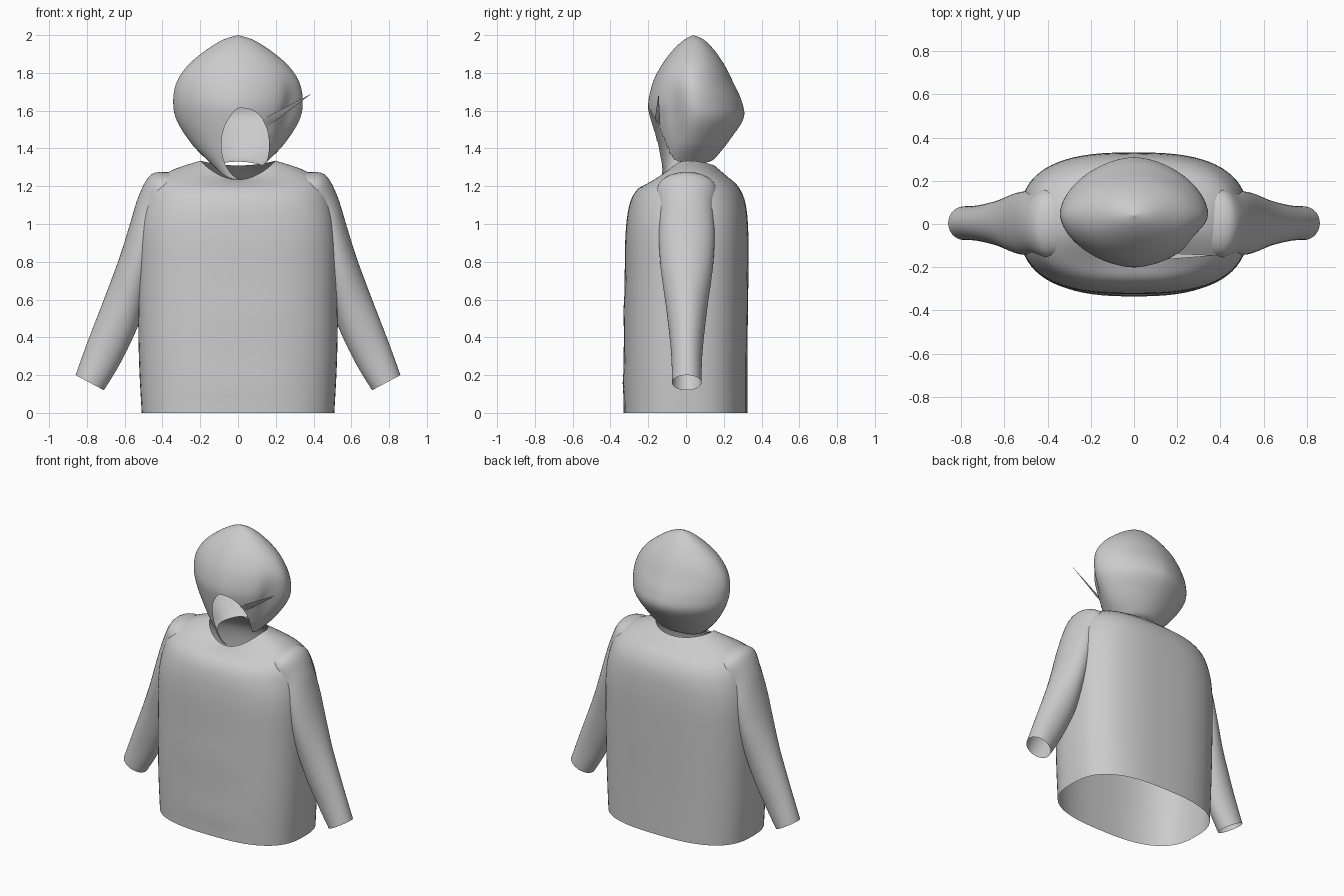
import bpy, bmesh
from math import sin, cos, pi, copysign, exp, atan2, hypot

cube = bpy.data.objects.get("Cube")
if cube:
    bpy.data.objects.remove(cube)

# One plain cloth colour
cloth = bpy.data.materials.new("grey_cloth")
cloth.use_nodes = True
GREY = (0.6, 0.6, 0.6, 1)
cloth.diffuse_color = GREY
cloth.node_tree.nodes["Principled BSDF"].inputs["Base Color"].default_value = GREY


def smooth_rows(rows, steps):
    """Catmull-Rom interpolation of section parameters."""
    out = []
    for i in range(len(rows) - 1):
        a, b, c, d = (rows[max(i - 1, 0)], rows[i], rows[i + 1],
                      rows[min(i + 2, len(rows) - 1)])
        for k in range(steps):
            t = k / steps
            out.append([q + t * (r - p) / 2 + t * t * (2 * p - 5 * q + 4 * r - s) / 2
                        + t ** 3 * (3 * q - p - 3 * r + s) / 2
                        for p, q, r, s in zip(a, b, c, d)])
    return out + [list(rows[-1])]


def loft(rings):
    """Skin closed rings of points into an open tube."""
    bm = bmesh.new()
    loops = [[bm.verts.new(p) for p in ring] for ring in rings]
    n = len(loops[0])
    for a, b in zip(loops, loops[1:]):
        for i in range(n):
            j = (i + 1) % n
            bm.faces.new((a[i], a[j], b[j], b[i]))
    bmesh.ops.remove_doubles(bm, verts=bm.verts, dist=0.0005)
    bmesh.ops.recalc_face_normals(bm, faces=bm.faces)
    return bm


def finish(bm, name):
    mesh = bpy.data.meshes.new(name)
    bm.to_mesh(mesh)
    bm.free()
    mesh.materials.append(cloth)
    obj = bpy.data.objects.new(name, mesh)
    bpy.context.collection.objects.link(obj)
    bpy.ops.object.select_all(action='DESELECT')
    obj.select_set(True)
    bpy.context.view_layer.objects.active = obj
    bpy.ops.object.shade_smooth_by_angle(angle=0.7)
    return obj


def body_ring(row, count):
    """Rounded section: half width, front y, back y, side/front/back z, squareness."""
    w, front, back, zs, zf, zb, n = row
    mid = (front + back) / 2
    pts = []
    for i in range(count):
        c, s = cos(2 * pi * i / count), sin(2 * pi * i / count)
        x = w * copysign(abs(c) ** (2 / n), c)
        y = mid + (back - front) / 2 * copysign(abs(s) ** (2 / n), s)
        z = zs + ((zb if s > 0 else zf) - zs) * s * s
        pts.append((x, y, z))
    return pts


# Torso, open at hem and neck
torso_rows = [
    (.51, -.33, .325, 0, 0, 0, 2.7),
    (.525, -.33, .325, .3, .3, .3, 2.7),
    (.53, -.325, .33, .7, .7, .7, 2.7),
    (.525, -.32, .33, .95, .95, .95, 2.7),
    (.50, -.30, .315, 1.1, 1.1, 1.11, 2.6),
    (.46, -.26, .275, 1.2, 1.18, 1.2, 2.5),
    (.36, -.20, .22, 1.28, 1.215, 1.25, 2.3),
    (.2, -.135, .15, 1.335, 1.235, 1.31, 2),
]
bm = loft([body_ring(r, 72) for r in smooth_rows(torso_rows, 5)])
# Soft folds across the front
for v in bm.verts:
    if v.co.y < -.2 and abs(v.co.x) < .35:
        fold = exp(-((v.co.z - .52) / .05) ** 2) + exp(-((v.co.z - .15) / .05) ** 2)
        v.co.y -= .005 * fold * cos(v.co.x / .35 * pi / 2)
finish(bm, "jacket_torso")

# Sleeves: outer x,z, inner x,z and half depth of each section
sleeve_rows = [
    (.86, .20, .71, .12, .078),
    (.795, .38, .625, .26, .083),
    (.695, .64, .53, .46, .108),
    (.625, .83, .46, .70, .138),
    (.572, 1.0, .42, .88, .148),
    (.525, 1.15, .37, 1.0, .145),
    (.46, 1.262, .34, 1.08, .16),
    (.36, 1.275, .32, 1.14, .14),
]
for side, name in ((1, "left_sleeve"), (-1, "right_sleeve")):
    rings = []
    for ox, oz, ix, iz, d in smooth_rows(sleeve_rows, 5):
        ring = []
        for i in range(40):
            a = 2 * pi * i / 40
            k = (1 + cos(a)) / 2
            ring.append((side * (ix + (ox - ix) * k), d * sin(a) + .004, iz + (oz - iz) * k))
        rings.append(ring)
    finish(loft(rings), name)

# Hood, pointed at the crown and peaked at the back
hood_rows = [
    (.13, -.125, .125, 1.31, 1.235, 1.33, 2),
    (.17, -.135, .16, 1.345, 1.29, 1.355, 2),
    (.25, -.16, .235, 1.43, 1.40, 1.45, 1.85),
    (.325, -.19, .305, 1.55, 1.54, 1.56, 1.75),
    (.343, -.20, .295, 1.65, 1.64, 1.65, 1.75),
    (.325, -.175, .25, 1.75, 1.75, 1.75, 1.8),
    (.265, -.13, .205, 1.84, 1.84, 1.84, 1.9),
    (.17, -.07, .15, 1.92, 1.92, 1.92, 2),
    (.08, -.01, .095, 1.975, 1.975, 1.975, 2),
    (0, .04, .04, 2, 2, 2, 2),
]
bm = loft([body_ring(r, 128) for r in smooth_rows(hood_rows, 8)])
CX, CZ = .04, 1.42


def opening(x, z):
    """Offset from the opening centre relative to its teardrop edge (1 on the edge)."""
    dx, dz = (x - CX) / .128, (z - CZ) / .19
    a = atan2(dz, dx)
    return hypot(dx, dz) / (1 + .06 * exp(-((a - 1.9) / .25) ** 2))


# Face opening, with its rim drawn to a clean outline
doomed = []
for f in bm.faces:
    c = f.calc_center_median()
    if c.y < 0 and opening(c.x, c.z) < 1:
        doomed.append(f)
bmesh.ops.delete(bm, geom=doomed, context='FACES')
for v in bm.verts:
    k = opening(v.co.x, v.co.z)
    if v.is_boundary and v.co.y < -.06 and .8 < k < 1.2 and v.co.z > 1.26:
        v.co.x = CX + (v.co.x - CX) / k
        v.co.z = CZ + (v.co.z - CZ) / k
# Hollow on the left cheek
for v in bm.verts:
    if v.co.x > .1 and v.co.y < .05:
        v.co.x -= .03 * exp(-((v.co.y + .06) / .05) ** 2) * exp(-((v.co.z - 1.6) / .15) ** 2)
finish(bm, "hood")

# Thin pointed tab at the left edge of the opening
bm = bmesh.new()
tip = bm.verts.new((.39, -.145, 1.69))
base = [bm.verts.new(p) for p in ((.13, -.165, 1.555), (.175, -.15, 1.54), (.15, -.135, 1.51))]
for i in range(3):
    bm.faces.new((base[i], base[(i + 1) % 3], tip))
bm.faces.new(base)
bmesh.ops.recalc_face_normals(bm, faces=bm.faces)
finish(bm, "hood_tab")
